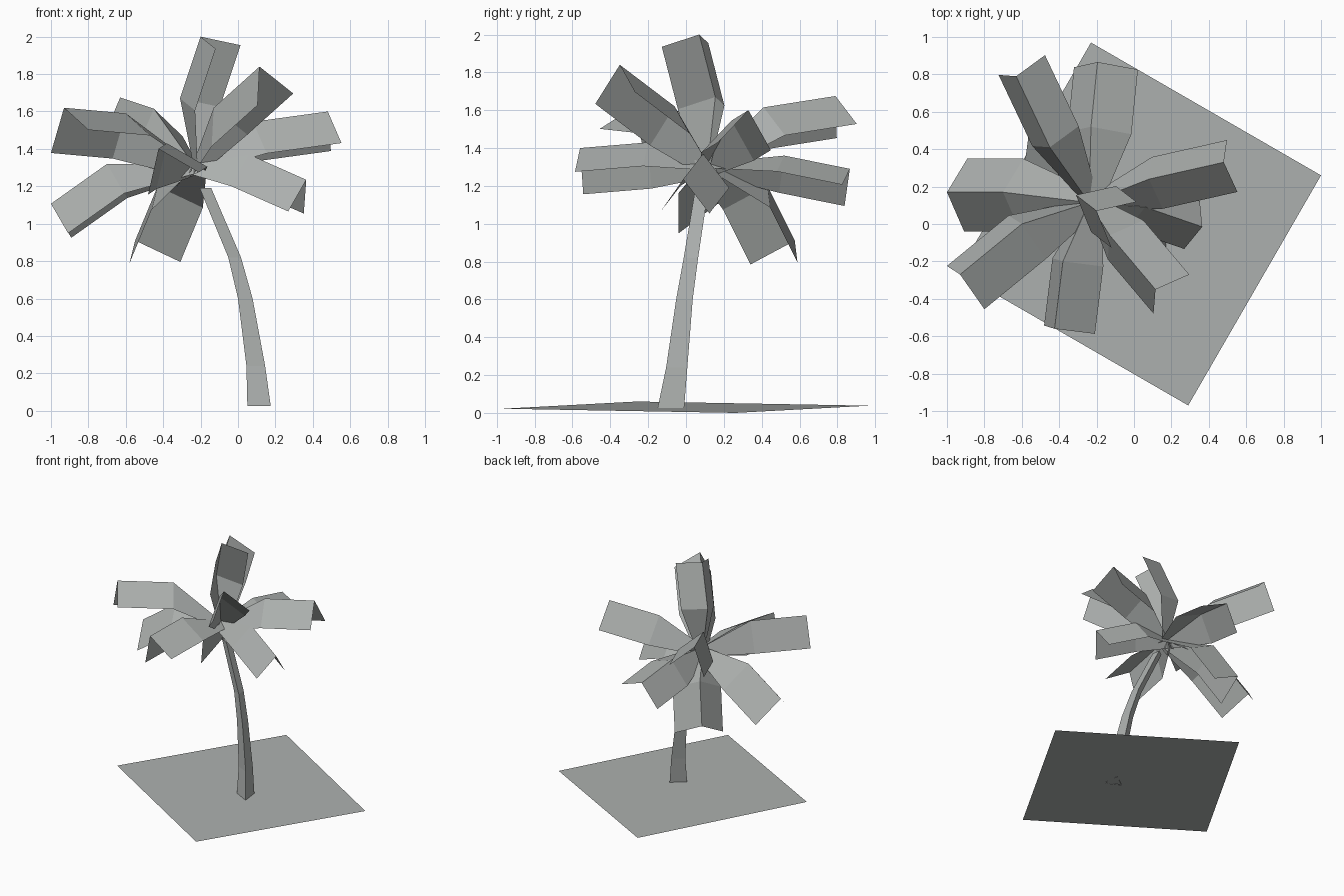
import bpy
from mathutils import Vector


def material(name, color):
    mat = bpy.data.materials.new(name)
    mat.diffuse_color = (*color, 1.0)
    return mat


def add_mesh(name, verts, faces, mat):
    mesh = bpy.data.meshes.new(name)
    mesh.from_pydata([tuple(v) for v in verts], [], faces)
    mesh.materials.append(mat)
    mesh.update()
    obj = bpy.data.objects.new(name, mesh)
    bpy.context.collection.objects.link(obj)
    return obj


grey = material("plain grey", (0.42, 0.44, 0.43))

# Ground: a turned, slightly tilted square
corners = [(-0.23, 0.97), (-0.94, -0.26), (0.29, -0.97), (1.0, 0.26)]
add_mesh("ground", [(x, y, 0.031 - 0.031 * x) for x, y in corners],
         [(0, 1, 2, 3)], grey)

# Trunk: three-sided, curved and tapering; rings are (left x, front y, z, width)
rings = [(0.05, -0.15, 0.025, 0.125), (0.045, -0.105, 0.24, 0.10),
         (0.0, -0.052, 0.60, 0.078), (-0.052, -0.012, 0.82, 0.068),
         (-0.205, 0.05, 1.19, 0.062)]
section = [(0.0, 0.5), (1.0, 0.0), (0.87, 1.12)]
verts = [(x + w * u, y + w * v, z) for x, y, z, w in rings for u, v in section]
faces = [(3 * r + i, 3 * r + (i + 1) % 3, 3 * r + 3 + (i + 1) % 3, 3 * r + 3 + i)
         for r in range(len(rings) - 1) for i in range(3)]
add_mesh("trunk", verts, faces, grey)

# Fronds: folded strips, each with a narrow base, a bend and a wide tip
CROWN = Vector((-0.24, 0.115, 1.32))


def frond(name, mid, tip, drop, half_width):
    mid, tip, drop = Vector(mid), Vector(tip), Vector(drop)
    side = (tip - mid).cross(drop).normalized() * half_width
    verts = []
    for ridge, size in ((CROWN, 0.3), (mid, 1.0), (tip, 1.0)):
        verts += [ridge + (drop - side) * size, ridge, ridge + (drop + side) * size]
    faces = [(r + c, r + c + 3, r + c + 4, r + c + 1) for r in (0, 3) for c in (0, 1)]
    add_mesh(name, verts, faces, grey)


# Bend point, tip point, fold direction, half width
fronds = {
    "frond_top": ((-0.31, 0.155, 1.67), (-0.20, 0.07, 2.0), (0.147, -0.075, -0.055), 0.14),
    "frond_back": ((-0.23, 0.52, 1.36), (-0.195, 0.866, 1.29), (0.045, -0.034, -0.14), 0.18),
    "frond_back_left": ((-0.45, 0.41, 1.615), (-0.63, 0.79, 1.675), (0.03, 0.06, -0.185), 0.14),
    "frond_back_low": ((-0.43, 0.43, 1.20), (-0.55, 0.575, 0.91), (0.105, -0.11, -0.12), 0.185),
    "frond_right": ((0.08, 0.24, 1.545), (0.48, 0.33, 1.60), (0.045, -0.02, -0.19), 0.143),
    "frond_right_low": ((0.06, 0.09, 1.37), (0.365, -0.015, 1.235), (-0.055, 0.01, -0.175), 0.135),
    "frond_front_right": ((-0.13, -0.06, 1.62), (0.115, -0.35, 1.84), (0.085, -0.025, -0.175), 0.145),
    "frond_front": ((-0.38, -0.20, 1.43), (-0.425, -0.56, 1.40), (0.08, -0.005, -0.185), 0.15),
    "frond_front_left": ((-0.60, 0.0, 1.59), (-0.93, -0.27, 1.62), (0.03, -0.07, -0.18), 0.165),
    "frond_left": ((-0.70, 0.17, 1.32), (-1.0, 0.17, 1.107), (0.10, -0.015, -0.17), 0.195),
}
for name, shape in fronds.items():
    frond(name, *shape)
